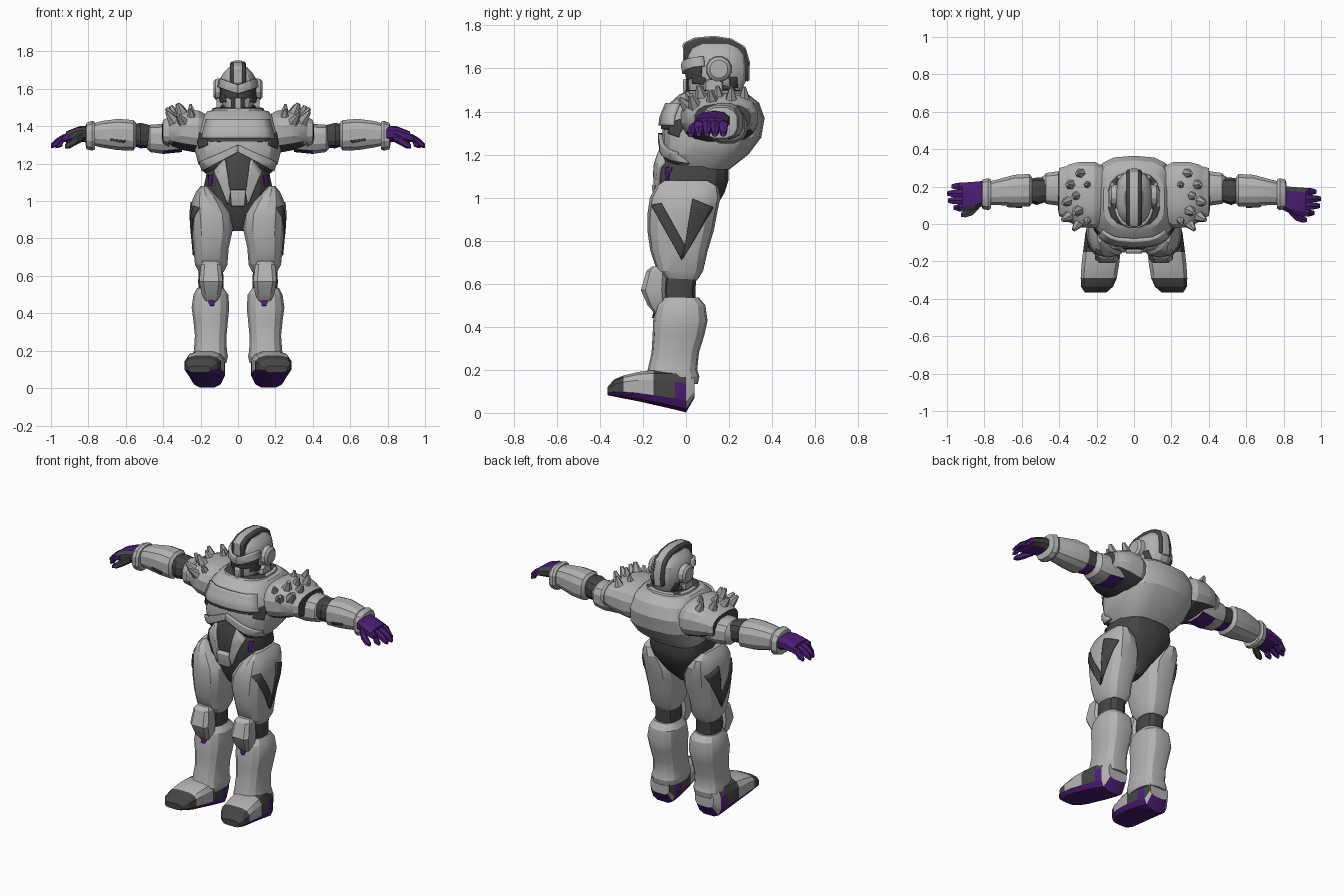
import bpy, bmesh, math
from mathutils import Vector
from mathutils.bvhtree import BVHTree

if "Cube" in bpy.data.objects:
    bpy.data.objects.remove(bpy.data.objects["Cube"], do_unlink=True)


def material(name, colour):
    mat = bpy.data.materials.new(name)
    mat.use_nodes = True
    mat.diffuse_color = (*colour, 1)
    bsdf = next(n for n in mat.node_tree.nodes if n.type == 'BSDF_PRINCIPLED')
    bsdf.inputs["Base Color"].default_value = (*colour, 1)
    bsdf.inputs["Roughness"].default_value = 0.7
    return mat


LIGHT = material("light grey armour", (0.45, 0.45, 0.45))
MID = material("mid grey studs", (0.36, 0.36, 0.36))
DARK = material("charcoal suit", (0.06, 0.06, 0.06))
PURPLE = material("deep purple", (0.07, 0.013, 0.175))
made = []


def finish(name, bm, mats, mirror, rule=None):
    """Turn a bmesh into an object, colour its faces and mirror it if asked."""
    bmesh.ops.recalc_face_normals(bm, faces=bm.faces[:])
    if rule:
        for face in bm.faces:
            face.material_index = rule(face.calc_center_median(), face.normal)
    tree = BVHTree.FromBMesh(bm)
    mesh = bpy.data.meshes.new(name)
    bm.to_mesh(mesh)
    bm.free()
    for mat in mats:
        mesh.materials.append(mat)
    obj = bpy.data.objects.new(name, mesh)
    bpy.context.collection.objects.link(obj)
    if mirror:
        obj.modifiers.new("Mirror", 'MIRROR').use_mirror_merge = False
    made.append(obj)
    return obj, tree


PLACE = {'x': lambda t, u, v: (t, u, v),
         'y': lambda t, u, v: (u, t, v),
         'z': lambda t, u, v: (u, v, t)}


def loft(name, rings, mats, axis='z', sides=12, power=2.6, mirror=True, rule=None):
    """Skin rounded-box rings (position, low u, high u, low v, high v)."""
    bm = bmesh.new()
    loops = []
    for t, u0, u1, v0, v1 in rings:
        loop = []
        for i in range(sides):
            a = math.tau * (i + 0.5) / sides
            c, s = math.cos(a), math.sin(a)
            u = (u0 + u1) / 2 + (u1 - u0) / 2 * math.copysign(abs(c) ** (2 / power), c)
            v = (v0 + v1) / 2 + (v1 - v0) / 2 * math.copysign(abs(s) ** (2 / power), s)
            loop.append(bm.verts.new(PLACE[axis](t, u, v)))
        loops.append(loop)
    for a, b in zip(loops, loops[1:]):
        for i in range(sides):
            j = (i + 1) % sides
            bm.faces.new((a[i], a[j], b[j], b[i]))
    bm.faces.new(loops[0])
    bm.faces.new(loops[-1])
    return finish(name, bm, mats, mirror, rule)[1]


def centred(name, rings, mats, **options):
    """A loft about the middle plane: rings are (z, half width, low y, high y)."""
    return loft(name, [(z, -w, w, a, b) for z, w, a, b in rings], mats, mirror=False, **options)


def plate(name, tree, corners, mat, view='front', thick=0.009, mirror=True, steps=8):
    """Wrap a four-cornered panel on a surface, seen from the front or the side."""
    a, b, c, d = [Vector(p) for p in corners]
    ray = {'front': Vector((0, 1, 0)), 'side': Vector((-1, 0, 0))}[view]
    bm = bmesh.new()
    grid = []
    for i in range(steps + 1):
        row = []
        for j in range(steps + 1):
            p = a.lerp(b, i / steps).lerp(d.lerp(c, i / steps), j / steps)
            start = Vector((0, p.x, p.y)) if view == 'side' else Vector((p.x, 0, p.y))
            hit = tree.ray_cast(start - ray * 2, ray)[0] or tree.find_nearest(start - ray * 0.2)[0]
            row.append(bm.verts.new(hit - ray * thick * 0.3))
        grid.append(row)
    for r, s in zip(grid, grid[1:]):
        for j in range(steps):
            bm.faces.new((r[j], r[j + 1], s[j + 1], s[j]))
    obj = finish(name, bm, [mat], mirror)[0]
    solid = obj.modifiers.new("Thickness", 'SOLIDIFY')
    solid.thickness, solid.offset = thick, 0


def prism(name, outline, scale, half, mat):
    """Side outline (y, z), scaled about the head centre, extruded across the middle plane."""
    bm = bmesh.new()
    outline = [(.14 + (y - .14) * scale, 1.6 + (z - 1.6) * scale) for y, z in outline]
    left, right = [[bm.verts.new((x, y, z)) for y, z in outline] for x in (-half, half)]
    bm.faces.new(left)
    bm.faces.new(right)
    for i in range(len(outline)):
        j = (i + 1) % len(outline)
        bm.faces.new((left[i], left[j], right[j], right[i]))
    obj = finish(name, bm, [mat], False)[0]
    bevel = obj.modifiers.new("Bevel", 'BEVEL')
    bevel.width, bevel.segments = half * 0.3, 2


# Torso: chest shell, waist and pelvis
chest = centred("chest_shell", [(1.13, .16, -.08, .2), (1.2, .215, -.11, .29), (1.28, .235, -.112, .35),
                (1.37, .225, -.105, .365), (1.44, .2, -.075, .34), (1.48, .165, -.03, .29),
                (1.49, .12, .0, .25)], [LIGHT], sides=18, power=3)
waist = centred("waist_and_pelvis", [(.84, .03, -.07, .04), (.92, .1, -.11, .12), (1.02, .175, -.13, .18),
                (1.08, .185, -.135, .2), (1.15, .17, -.138, .2), (1.2, .125, -.133, .2),
                (1.26, .07, -.118, .1)], [DARK], sides=16)
plate("pelvis_lining", waist, [(.1, .99), (.115, .99), (.055, .88), (.04, .88)], PURPLE)
plate("waist_lining", waist, [(.135, 1.14), (.155, 1.14), (.155, 1.08), (.14, 1.08)], PURPLE)
plate("pectoral_plate", chest, [(-.165, 1.435), (.165, 1.435), (.19, 1.335), (-.19, 1.335)], LIGHT,
      thick=.025, mirror=False)
plate("pectoral_gap", chest, [(-.19, 1.335), (.19, 1.335), (.15, 1.318), (-.15, 1.318)], DARK, mirror=False)
plate("side_gap", chest, [(.17, 1.35), (.215, 1.37), (.21, 1.28), (.16, 1.3)], DARK)
plate("rib_arch", chest, [(0, 1.3), (.2, 1.21), (.185, 1.165), (0, 1.262)], LIGHT, thick=.024)
plate("rib_gap", chest, [(.08, 1.225), (.185, 1.17), (.175, 1.15), (.1, 1.18)], DARK)
plate("abdomen_frame", waist, [(.068, 1.22), (.125, 1.16), (.05, .98), (.04, 1.045)], LIGHT, thick=.024)
plate("abdomen_buckle", waist, [(-.042, 1.06), (.042, 1.06), (.035, .975), (-.035, .975)], LIGHT,
      thick=.035, mirror=False)
centred("collar", [(1.45, .15, -.04, .29), (1.495, .14, -.01, .275), (1.5, .125, .01, .26)], [LIGHT, DARK],
        sides=16, rule=lambda p, n: int(n.z > .95))
centred("neck", [(1.4, .1, .02, .25), (1.505, .105, .03, .245), (1.55, .07, .05, .22)], [DARK])

# Helmet with layered crest, visor and ear discs
helmet = centred("helmet", [(1.465, .055, .02, .21), (1.5, .085, .005, .26), (1.55, .1, .005, .285),
                 (1.61, .102, -.005, .288), (1.66, .094, -.002, .282), (1.69, .076, .015, .262),
                 (1.717, .048, .04, .23)], [LIGHT], sides=16, power=2.4)
crest = [(-.012, 1.63), (-.014, 1.715), (.04, 1.742), (.13, 1.75), (.21, 1.738), (.275, 1.7),
         (.295, 1.63), (.293, 1.54), (.2, 1.55), (.08, 1.58)]
prism("crest_base", crest, .8, .046, LIGHT)
prism("crest_band", crest, .98, .042, DARK)
prism("crest_ridge", crest, 1.01, .024, LIGHT)
plate("brow", helmet, [(0, 1.62), (.09, 1.655), (.098, 1.61), (0, 1.575)], LIGHT, thick=.025)
plate("visor", helmet, [(0, 1.575), (.094, 1.61), (.09, 1.56), (0, 1.54)], DARK)
plate("mouth_slot", helmet, [(.02, 1.55), (.037, 1.55), (.034, 1.48), (.02, 1.48)], DARK)
plate("chin_guard", helmet, [(-.016, 1.55), (.016, 1.55), (.014, 1.47), (-.014, 1.47)], LIGHT,
      thick=.025, mirror=False)
plate("cheek_gap", helmet, [(.03, 1.575), (.09, 1.555), (.1, 1.525), (.03, 1.53)], DARK, 'side')
plate("nape_gap", helmet, [(.2, 1.56), (.235, 1.56), (.24, 1.51), (.205, 1.51)], DARK, 'side')
loft("ear_disc", [(.08, .09, .215, 1.535, 1.66), (.12, .095, .21, 1.54, 1.655), (.132, .11, .195, 1.555, 1.64)],
     [LIGHT], 'x', power=2)
loft("cheek_guard", [(.07, .07, .18, 1.475, 1.56), (.115, .09, .17, 1.485, 1.55)], [LIGHT], 'x', 8)

# Shoulders with clusters of studs
shoulder = loft("shoulder_guard", [(.16, .0, .31, 1.27, 1.46), (.21, -.025, .335, 1.255, 1.485),
                (.29, -.02, .335, 1.27, 1.485), (.35, .01, .32, 1.29, 1.46), (.39, .05, .29, 1.31, 1.43)],
                [LIGHT, DARK], 'x', 16, rule=lambda p, n: int(n.z < -.75))
loft("shoulder_rim", [(.37, .03, .31, 1.285, 1.45), (.4, .04, .3, 1.3, 1.435), (.405, .07, .27, 1.32, 1.41)],
     [LIGHT, DARK], 'x', 16, rule=lambda p, n: int(n.x > .9))
studs = bmesh.new()
for x, y, size in [(.25, .02, .8), (.3, .0, 1), (.35, .04, 1.1), (.3, .07, 1.1), (.355, .12, 1),
                   (.31, .15, .9), (.34, .21, 1), (.29, .27, .9), (.25, .21, .7)]:
    hit, normal = shoulder.ray_cast(Vector((x, y, 3)), Vector((0, 0, -1)))[:2]
    aim = (normal + Vector((.2, -.15, .5))).normalized()
    turn = aim.to_track_quat('Z', 'Y').to_matrix().to_4x4()
    cone = bmesh.ops.create_cone(studs, cap_ends=True, segments=6, radius1=.032 * size,
                                 radius2=.01 * size, depth=.066 * size)
    bmesh.ops.transform(studs, matrix=turn, verts=cone["verts"])
    bmesh.ops.translate(studs, vec=hit + aim * .018 * size, verts=cone["verts"])
finish("shoulder_studs", studs, [MID], True)

# Arms
loft("upper_arm", [(.3, .09, .29, 1.26, 1.42), (.4, .095, .285, 1.25, 1.415), (.47, .105, .275, 1.26, 1.41),
     (.495, .13, .25, 1.29, 1.39)], [LIGHT, PURPLE], 'x', rule=lambda p, n: int(n.z < -.9 and p.x < .4))
loft("elbow", [(.46, .12, .25, 1.285, 1.405), (.52, .1, .25, 1.28, 1.42), (.58, .12, .24, 1.3, 1.41)],
     [DARK, PURPLE], 'x', rule=lambda p, n: int(n.z < -.5))
forearm = loft("forearm", [(.545, .11, .25, 1.29, 1.42), (.56, .09, .27, 1.268, 1.435),
               (.64, .092, .265, 1.27, 1.442), (.73, .1, .24, 1.285, 1.43), (.79, .1, .225, 1.3, 1.41)],
               [LIGHT], 'x')
plate("forearm_slot", forearm, [(.6, 1.325), (.68, 1.335), (.68, 1.325), (.61, 1.312)], DARK)
loft("wrist_cuff", [(.765, .08, .24, 1.275, 1.425), (.78, .072, .247, 1.268, 1.432),
     (.81, .078, .24, 1.275, 1.42), (.815, .1, .22, 1.3, 1.4)], [LIGHT], 'x')

# Hands: palm, four drooping fingers and a thumb, with a charcoal edge on one side
for label, side, shift in (("left", 1, -.014), ("right", -1, .014)):
    def digit(name, path, mat):
        loft(f"{label}_{name}", [(x * side, y + shift - r, y + shift + r, z - r, z + r)
             for x, y, z, r in path], [mat], 'x', 6, mirror=False)

    loft(f"{label}_palm", [(x * side, a + shift, b + shift, c, d) for x, a, b, c, d in
         ((.79, .09, .22, 1.31, 1.405), (.85, .06, .215, 1.32, 1.4), (.92, .05, .21, 1.31, 1.372))],
         [PURPLE, DARK], 'x', 10, mirror=False, rule=lambda p, n: int(n.y * side > .3))
    for i, reach in enumerate((.965, .995, 1, .975)):
        y = .073 + i * .038
        digit(f"finger_{i + 1}", ((.89, y, 1.348, .022), (.935, y, 1.335, .022),
              (reach - .025, y, 1.312, .02), (reach, y, 1.294, .012)), PURPLE)
    digit("thumb", ((.83, .09, 1.345, .026), (.865, .055, 1.325, .025), (.9, .04, 1.303, .021),
          (.925, .035, 1.292, .012)), PURPLE if side > 0 else DARK)

# Legs
thigh = loft("thigh", [(.62, .075, .21, -.1, .055), (.66, .055, .232, -.135, .08), (.75, .048, .24, -.165, .1),
             (.85, .025, .25, -.18, .13), (.93, .03, .255, -.178, .145), (1, .075, .248, -.168, .16),
             (1.05, .13, .225, -.14, .15), (1.08, .165, .2, -.1, .1)], [LIGHT], sides=14)
plate("thigh_stripe_front", thigh, [(-.16, .965), (-.115, .975), (.0, .77), (-.02, .71)], DARK, 'side')
plate("thigh_stripe_back", thigh, [(.03, .995), (.125, .955), (-.015, .715), (-.005, .78)], DARK, 'side')
loft("knee_joint", [(.48, .08, .21, -.1, .05), (.57, .075, .215, -.11, .045), (.66, .08, .21, -.1, .055)],
     [DARK])
loft("knee_pad", [(.465, .11, .175, -.15, -.1), (.5, .09, .195, -.18, -.09), (.57, .078, .21, -.212, -.09),
     (.66, .09, .2, -.185, -.09), (.68, .105, .185, -.16, -.09)], [LIGHT], sides=8, power=4)
shin = loft("shin_guard", [(.135, .06, .24, -.17, .055), (.17, .052, .245, -.185, .062),
            (.2, .058, .238, -.178, .052), (.28, .06, .232, -.16, .06), (.36, .052, .24, -.155, .085),
            (.43, .045, .25, -.153, .1), (.5, .05, .24, -.138, .09), (.535, .075, .22, -.11, .06)],
            [LIGHT], sides=14)
plate("shin_notch", shin, [(.115, .48), (.165, .48), (.15, .44), (.13, .44)], PURPLE)


def boot_colour(p, n):
    if n.z < -.35 or (-.06 < p.y < 0 and p.z < .12 and n.z < .3):
        return 2
    return int(n.y > .4 or (-.3 < p.y < -.16 and p.z > .1))


loft("boot", [(-.365, .145, .265, .082, .12), (-.335, .11, .285, .075, .155), (-.29, .09, .287, .066, .175),
     (-.22, .078, .283, .052, .192), (-.15, .07, .275, .036, .2), (-.05, .068, .262, .013, .2),
     (.0, .078, .25, .0, .19), (.04, .09, .225, .07, .17)], [DARK, LIGHT, PURPLE], 'y', 12, 3.2,
     rule=boot_colour)

# Soft shading inside each panel, crisp folds between panels
bpy.ops.object.select_all(action='DESELECT')
for obj in made:
    obj.select_set(True)
bpy.context.view_layer.objects.active = made[0]
bpy.ops.object.shade_smooth_by_angle(angle=math.radians(24))
